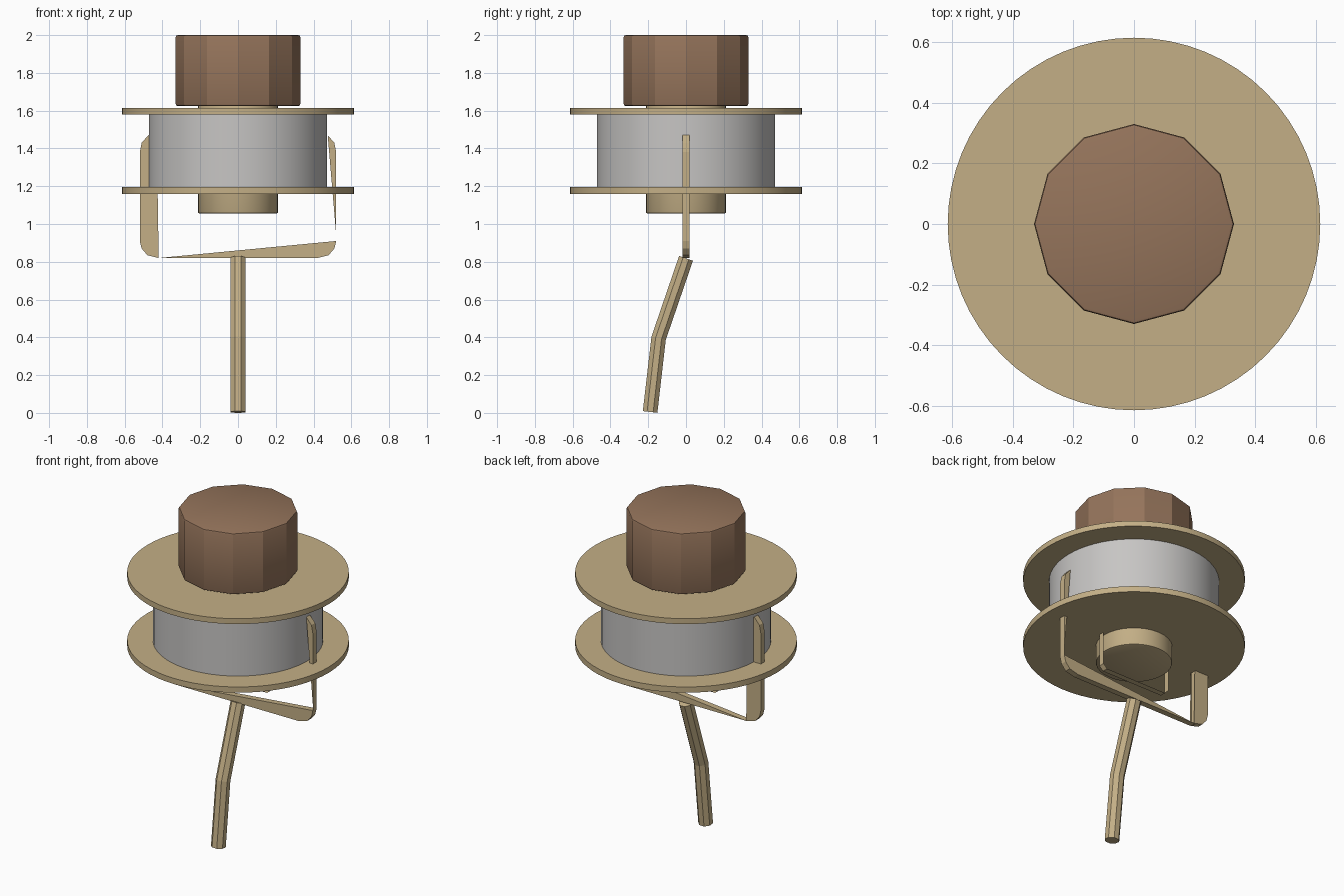
import bpy, bmesh, math
from mathutils import Vector

if "Cube" in bpy.data.objects:
    bpy.data.objects.remove(bpy.data.objects["Cube"])


def material(name, color):
    m = bpy.data.materials.new(name)
    m.use_nodes = True
    m.diffuse_color = (*color, 1)
    bsdf = next(n for n in m.node_tree.nodes if n.type == 'BSDF_PRINCIPLED')
    bsdf.inputs["Base Color"].default_value = (*color, 1)
    return m


TAN = material("tan", (0.55, 0.43, 0.24))
BROWN = material("brown", (0.30, 0.175, 0.105))
GREY = material("grey", (0.57, 0.56, 0.55))


def finish(name, bm, mat, recalc=True):
    if recalc:
        bmesh.ops.recalc_face_normals(bm, faces=bm.faces)
    me = bpy.data.meshes.new(name)
    bm.to_mesh(me)
    bm.free()
    me.materials.append(mat)
    ob = bpy.data.objects.new(name, me)
    bpy.context.collection.objects.link(ob)
    return ob


def smooth(ob, degrees):
    bpy.ops.object.select_all(action='DESELECT')
    ob.select_set(True)
    bpy.context.view_layer.objects.active = ob
    bpy.ops.object.shade_smooth_by_angle(angle=math.radians(degrees))


def cylinder(name, radius, low, high, sides, mat, bevel=0):
    bm = bmesh.new()
    bmesh.ops.create_cone(bm, cap_ends=True, segments=sides, radius1=radius,
                          radius2=radius, depth=high - low)
    bmesh.ops.translate(bm, verts=bm.verts, vec=(0, 0, (low + high) / 2))
    if bevel:
        rims = [e for e in bm.edges if abs(e.verts[0].co.z - e.verts[1].co.z) < 1e-4]
        bmesh.ops.bevel(bm, geom=rims, offset=bevel, segments=2, affect='EDGES', profile=0.5)
    ob = finish(name, bm, mat)
    smooth(ob, 25 if sides < 20 else 35)
    return ob


# Spool, axle and knob
cylinder("knob", 0.33, 1.625, 2.0, 12, BROWN, 0.01)
cylinder("axle", 0.213, 1.055, 1.64, 32, TAN, 0.01)
cylinder("upper_flange", 0.615, 1.58, 1.613, 64, TAN)
cylinder("lower_flange", 0.615, 1.16, 1.195, 64, TAN)
cylinder("drum", 0.472, 1.17, 1.6, 64, GREY)

# Bracket: thin bent strips with partial side plates
HALF = 0.018
CORNER = [(0.42, 0.82), (0.48, 0.835), (0.51, 0.87), (0.52, 0.91)]
ARM = CORNER + [(0.52, 1.38), (0.51, 1.43), (0.475, 1.47)]


def both_sides(half):
    return [(-x, z) for x, z in reversed(half)] + half


def strip(bm, path):
    rows = [[bm.verts.new((x, y, z)) for y in (-HALF, HALF)] for x, z in path]
    for a, b in zip(rows, rows[1:]):
        bm.faces.new((a[0], b[0], b[1], a[1]))


def plates(bm, outline):
    for y in (-HALF, HALF):
        bm.faces.new([bm.verts.new((x, y, z)) for x, z in outline])


bm = bmesh.new()
strip(bm, both_sides(ARM))
strip(bm, both_sides([(0.21, 0.935), (0.235, 0.96), (0.235, 1.17)]))
strip(bm, [(-0.43, 0.82), (-0.43, 1.47)])
strip(bm, [(-0.42, 0.82), (0.52, 0.91)])
plates(bm, [(-x, z) for x, z in ARM] + [(-0.43, 1.47)])
plates(bm, [(-0.42, 0.82)] + CORNER)
plates(bm, [(0.52, 0.94), (0.52, 1.38), (0.51, 1.43), (0.475, 1.47)])
finish("bracket", bm, TAN)

# Bent eight-sided handle rod
PATH = [Vector(p) for p in ((0, 0, 0.818), (0, -0.145, 0.395), (0, -0.19, 0.005))]
bm = bmesh.new()
rings = []
for i, p in enumerate(PATH):
    along = (PATH[min(i + 1, 2)] - PATH[max(i - 1, 0)]).normalized()
    side = Vector((1, 0, 0))
    out = along.cross(side)
    angles = [math.tau * (k + 0.5) / 8 for k in range(8)]
    rings.append([bm.verts.new(p + 0.042 * (side * math.cos(a) + out * math.sin(a)))
                  for a in angles])
for a, b in zip(rings, rings[1:]):
    for k in range(8):
        n = (k + 1) % 8
        bm.faces.new((a[k], a[n], b[n], b[k]))
bm.faces.new(rings[0])
bm.faces.new(rings[-1])
finish("handle_rod", bm, TAN)
